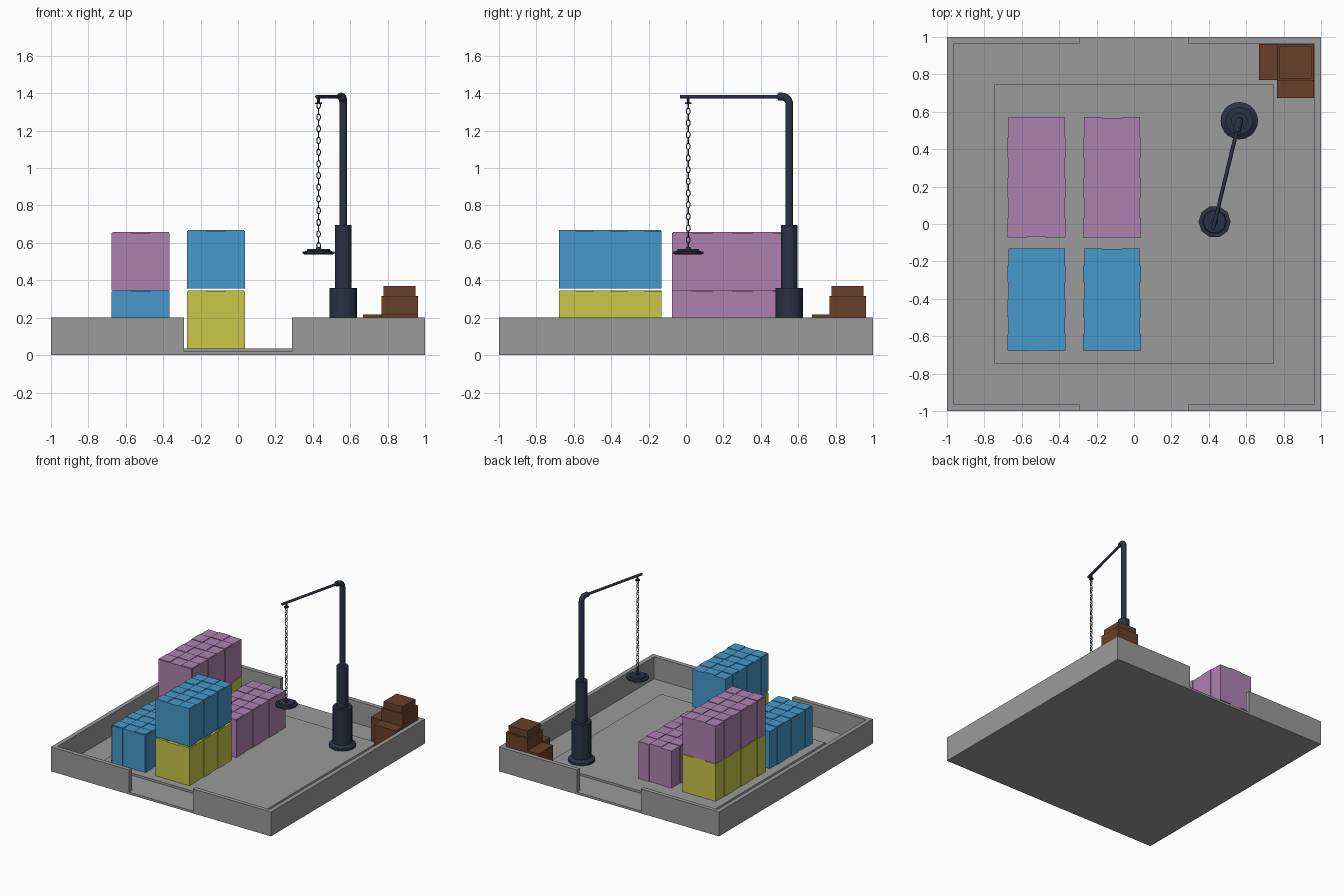
import bpy, bmesh, math
from mathutils import Vector, Matrix

if "Cube" in bpy.data.objects:
    bpy.data.objects.remove(bpy.data.objects["Cube"])


def mat(name, r, g, b):
    m = bpy.data.materials.new(name)
    lin = [(c / 255 / 12.92) if c < 11 else ((c / 255 + 0.055) / 1.055) ** 2.4 for c in (r, g, b)]
    m.diffuse_color = (*lin, 1)
    m.use_nodes = True
    m.node_tree.nodes["Principled BSDF"].inputs["Base Color"].default_value = m.diffuse_color
    return m


GREY = mat("concrete grey", 155, 155, 155)
PINK = mat("mauve", 174, 129, 177)
BLUE = mat("sky blue", 70, 153, 204)
YELLOW = mat("mustard yellow", 202, 199, 72)
NAVY = mat("dark navy", 43, 50, 68)
BROWN = mat("crate brown", 104, 64, 42)


def finish(bm, name, material, smooth=False):
    bmesh.ops.recalc_face_normals(bm, faces=bm.faces)
    me = bpy.data.meshes.new(name)
    bm.to_mesh(me)
    bm.free()
    me.materials.append(material)
    ob = bpy.data.objects.new(name, me)
    bpy.context.collection.objects.link(ob)
    if smooth:
        bpy.context.view_layer.objects.active = ob
        ob.select_set(True)
        bpy.ops.object.shade_smooth_by_angle(angle=math.radians(35))
        ob.select_set(False)
    return ob


def add_box(bm, x0, x1, y0, y1, z0, z1):
    m = Matrix.Translation(((x0 + x1) / 2, (y0 + y1) / 2, (z0 + z1) / 2)) @ \
        Matrix.Diagonal((x1 - x0, y1 - y0, z1 - z0, 1))
    return bmesh.ops.create_cube(bm, size=1, matrix=m)


def box(name, material, *b):
    bm = bmesh.new()
    add_box(bm, *b)
    return finish(bm, name, material)


def lathe(name, material, profile, x, y, sides, smooth=False):
    """Closed solid of revolution from (radius, z) pairs."""
    bm = bmesh.new()
    rings = [[bm.verts.new((x + r * math.cos(2 * math.pi * i / sides),
                            y + r * math.sin(2 * math.pi * i / sides), z)) for i in range(sides)]
             for r, z in profile]
    for a, b in zip(rings, rings[1:]):
        for i in range(sides):
            j = (i + 1) % sides
            bm.faces.new((a[i], a[j], b[j], b[i]))
    bm.faces.new(rings[0])
    bm.faces.new(rings[-1])
    return finish(bm, name, material, smooth)


def tube(name, material, pts, radius, sides=16):
    """Round pipe along a path lying in one vertical plane."""
    pts = [Vector(p) for p in pts]
    bm = bmesh.new()
    side = Vector((ARM.y, -ARM.x, 0))
    rings = []
    for k, p in enumerate(pts):
        t = (pts[min(k + 1, len(pts) - 1)] - pts[max(k - 1, 0)]).normalized()
        up = side.cross(t)
        rings.append([bm.verts.new(p + radius * (math.cos(a) * side + math.sin(a) * up))
                      for a in (2 * math.pi * i / sides for i in range(sides))])
    for a, b in zip(rings, rings[1:]):
        for i in range(sides):
            j = (i + 1) % sides
            bm.faces.new((a[i], a[j], b[j], b[i]))
    bm.faces.new(rings[0])
    bm.faces.new(rings[-1])
    return finish(bm, name, material, True)


# --- yard: floor, raised pad, walls with gateways front and back ---
box("yard_floor", GREY, -1, 1, -1, 1, 0, 0.018)
box("yard_pad", GREY, -0.745, 0.745, -0.745, 0.745, 0.01, 0.036)
bm = bmesh.new()
outline = [(0.29, -1), (1, -1), (1, 1), (0.29, 1), (0.29, 0.965), (0.965, 0.965), (0.965, -0.965), (0.29, -0.965)]
for s in (1, -1):
    f = bm.faces.new([bm.verts.new((s * x, y, 0)) for x, y in outline])
    ext = bmesh.ops.extrude_face_region(bm, geom=[f])
    up = [v for v in ext["geom"] if isinstance(v, bmesh.types.BMVert)]
    bmesh.ops.translate(bm, verts=up, vec=(0, 0, 0.2))
finish(bm, "yard_walls", GREY)


# --- containers: core box with alternating raised panels, one plain end ---
def container(name, material, x0, y0, y1, z0, plain_end):
    x1, z1, d = x0 + 0.31, z0 + 0.312, 0.005
    n, m = 6, 3
    bm = bmesh.new()
    front, back = (y0, y1 - d) if plain_end < 0 else (y0 + d, y1)
    add_box(bm, x0 + d, x1 - d, front, back, z0, z1 - d)
    dy, dx = (y1 - y0) / n, (x1 - x0) / m
    for i in range(n):
        a, b = y0 + i * dy, y0 + (i + 1) * dy
        if i % 2 == 0:      # side panels
            a2, b2 = max(a, front), min(b, back)
            add_box(bm, x0, x0 + 2 * d, a2, b2, z0, z1 - d)
            add_box(bm, x1 - 2 * d, x1, a2, b2, z0, z1 - d)
        for j in range(m):  # chequered roof panels
            if (i + j) % 2 == 0:
                add_box(bm, x0 + j * dx + d * (j == 0), x0 + (j + 1) * dx - d * (j == m - 1),
                        max(a, front), min(b, back), z1 - 2 * d, z1)
    for j in (0, 2):        # ribbed end panels
        e = (y1 - 2 * d, y1) if plain_end < 0 else (y0, y0 + 2 * d)
        add_box(bm, x0 + j * dx + d * (j == 0), x0 + (j + 1) * dx - d * (j == 2), *e, z0, z1 - d)
    finish(bm, name, material)


LEFT, MID = -0.675, -0.273
LO, HI = 0.034, 0.346
container("container_blue_low", BLUE, LEFT, -0.68, -0.13, LO, 1)
container("container_yellow_front", YELLOW, MID, -0.68, -0.13, LO, -1)
container("container_blue_high", BLUE, MID, -0.68, -0.13, 0.357, -1)
container("container_yellow_back", YELLOW, LEFT, -0.075, 0.572, LO, 1)
container("container_mauve_high", PINK, LEFT, -0.075, 0.572, HI, 1)
container("container_mauve_low", PINK, MID, -0.075, 0.572, LO, -1)

# --- crane: stepped post, bent mast, thin arm ---
BASE, TIP = Vector((0.563, 0.552, 0)), Vector((0.422, -0.03, 0))
ARM = (TIP - BASE).normalized()
lathe("crane_post", NAVY, [(0.1, 0.03), (0.1, 0.055), (0.073, 0.07), (0.073, 0.36),
                           (0.044, 0.36), (0.044, 0.695), (0.02, 0.695)], BASE.x, BASE.y, 20, True)
bend = [BASE + Vector((0, 0, 0.68))]
R, ZT = 0.04, 1.382
for k in range(9):
    a = math.pi / 2 * k / 8
    bend.append(BASE + ARM * (R * (1 - math.cos(a))) + Vector((0, 0, ZT - R + R * math.sin(a))))
bend.append(BASE + ARM * 0.06 + Vector((0, 0, ZT)))
tube("crane_mast", NAVY, bend, 0.021)
tube("crane_arm", NAVY, [BASE + ARM * 0.05 + Vector((0, 0, ZT)), TIP + Vector((0, 0, ZT))], 0.01, 12)

# --- chain with hanger and lifting plate ---
CX, CY = 0.431, 0.012
lathe("chain_hanger", NAVY, [(0.018, 1.343), (0.018, 1.35), (0.008, 1.352), (0.008, 1.38)], CX, CY, 10)
bm = bmesh.new()
LINKS = 25
for k in range(LINKS):
    z = 0.585 + 0.75 * k / (LINKS - 1)
    rot = Matrix.Rotation(math.pi / 2 * (k % 2), 3, 'Z')
    rings = []
    for i in range(10):
        t = 2 * math.pi * i / 10
        ring = []
        for q in range(5):
            r = 0.0032 * math.cos(2 * math.pi * q / 5)
            p = Vector(((0.0095 + r) * math.cos(t), 0.0032 * math.sin(2 * math.pi * q / 5),
                        (0.0175 + r) * math.sin(t)))
            ring.append(bm.verts.new(rot @ p + Vector((CX, CY, z))))
        rings.append(ring)
    for i in range(10):
        a, b = rings[i], rings[(i + 1) % 10]
        for q in range(5):
            bm.faces.new((a[q], a[(q + 1) % 5], b[(q + 1) % 5], b[q]))
finish(bm, "chain", NAVY)
lathe("lifting_plate", NAVY, [(0.075, 0.538), (0.086, 0.543), (0.086, 0.554), (0.064, 0.556),
                              (0.06, 0.567), (0.015, 0.568), (0.012, 0.578)], CX, CY, 10)

# --- stacked crates in the corner ---
box("crate_left", BROWN, 0.668, 0.80, 0.77, 0.963, 0.018, 0.216)
box("crate_front", BROWN, 0.765, 0.963, 0.674, 0.80, 0.018, 0.216)
box("crate_corner", BROWN, 0.767, 0.963, 0.767, 0.963, 0.018, 0.316)
box("crate_top", BROWN, 0.778, 0.948, 0.778, 0.948, 0.31, 0.37)
